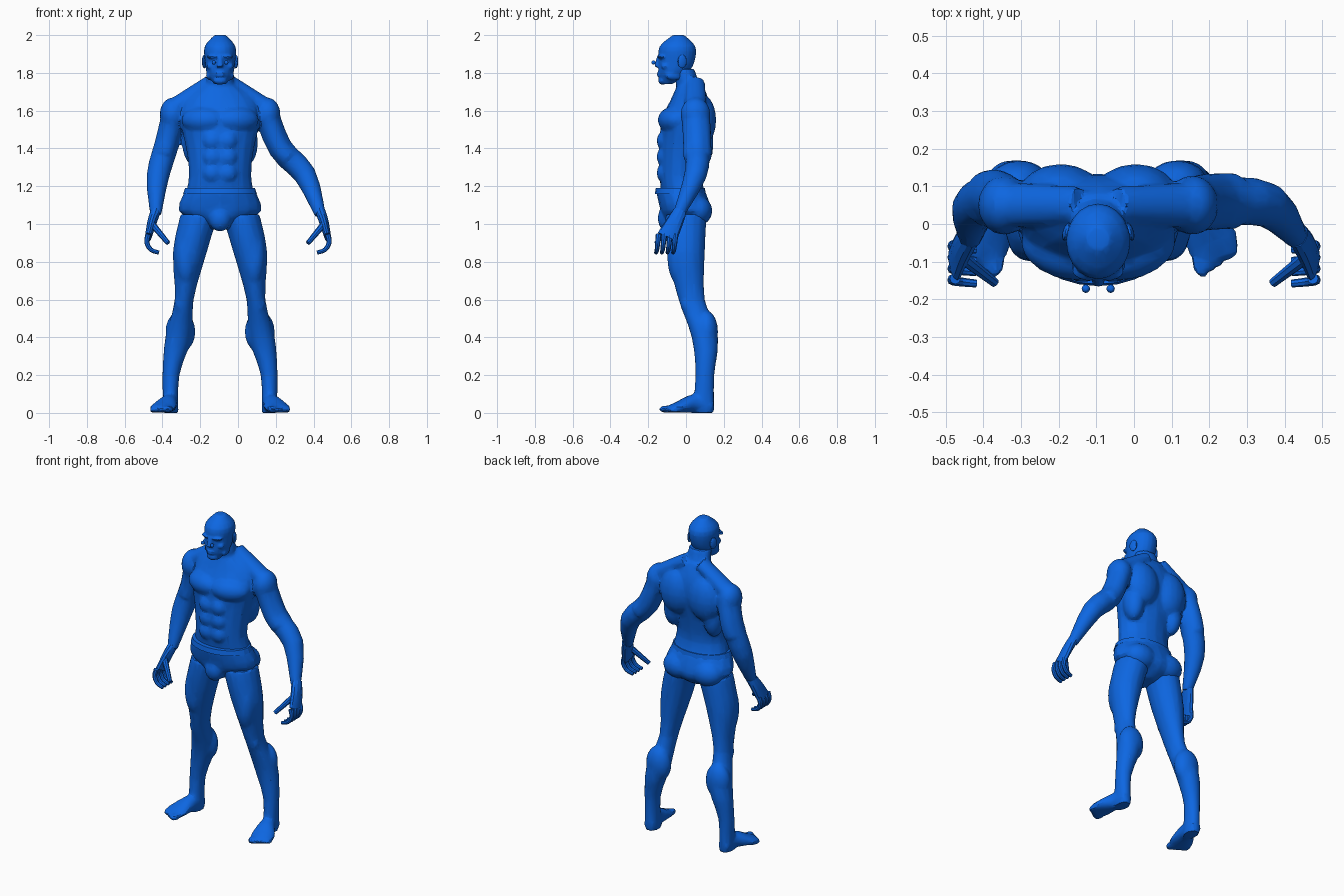
import bpy, bmesh, math
from mathutils import Vector, Matrix

if "Cube" in bpy.data.objects:
    bpy.data.objects.remove(bpy.data.objects["Cube"], do_unlink=True)

MIDLINE = -.095          # the body's centre line; the left arm reaches wider
SIDES = {"right": -1, "left": 1}
AXIS_X, AXIS_Y, AXIS_Z = Matrix.Identity(3)

blue = bpy.data.materials.new("blue")
blue.use_nodes = True
blue.diffuse_color = (.004, .135, .76, 1)
shader = blue.node_tree.nodes["Principled BSDF"]
shader.inputs["Base Color"].default_value = blue.diffuse_color


def flow(stations, steps=3):
    """Smooth curve through stations, carrying positions and radii alike."""
    points = [Vector(station) for station in stations]
    last = len(points) - 1
    result = []
    for i in range(last):
        start, end = points[i], points[i + 1]
        leave = (end - points[max(i - 1, 0)]) / 2
        arrive = (points[min(i + 2, last)] - start) / 2
        for step in range(steps):
            t = step / steps
            blend = t * t * (3 - 2 * t)
            result.append(start.lerp(end, blend) + leave * t * (1 - t) ** 2
                          - arrive * t * t * (1 - t))
    return result + [points[last]]


def tube(bm, stations, side=1, reference=AXIS_Y, level=False, sides=16):
    """Loft of elliptical rings; a station is x, y, z, side radius, other radius."""
    rows = flow(stations)
    centres = [Vector((side * row[0], row[1], row[2])) for row in rows]
    rings = []
    for i, row in enumerate(rows):
        across, outward = AXIS_X, AXIS_Y
        if not level:
            ahead = centres[min(i + 1, len(rows) - 1)]
            behind = centres[max(i - 1, 0)]
            along = (ahead - behind).normalized()
            across = along.cross(reference).normalized()
            outward = across.cross(along)
        angles = [math.tau * k / sides for k in range(sides)]
        rings.append([bm.verts.new(centres[i] + across * row[3] * math.cos(angle)
                                   + outward * row[4] * math.sin(angle))
                      for angle in angles])
    for low, high in zip(rings, rings[1:]):
        for k in range(sides):
            bm.faces.new((low[k - 1], low[k], high[k], high[k - 1]))
    bm.faces.new(rings[0])
    bm.faces.new(rings[-1])


def column(bm, *rows, **options):
    """Level loft on the centre line; a row is y, z, half width, half depth."""
    tube(bm, [(0, *row) for row in rows], level=True, **options)


def blob(bm, centre, radii, side=1, turn=0):
    """Ellipsoid, turned about the vertical."""
    x, y, z = centre
    place = Matrix.Translation((side * x, y, z))
    spin = Matrix.Rotation(side * turn, 4, "Z")
    bmesh.ops.create_uvsphere(bm, u_segments=16, v_segments=10, radius=1,
                              matrix=place @ spin @ Matrix.Diagonal((*radii, 1)))


def finish(name, bm, voxel=None):
    """Make the object; with a voxel size, fuse its pieces into one faceted skin."""
    bmesh.ops.recalc_face_normals(bm, faces=bm.faces)
    bm.transform(Matrix.Translation(AXIS_X * MIDLINE))
    mesh = bpy.data.meshes.new(name)
    bm.to_mesh(mesh)
    bm.free()
    obj = bpy.data.objects.new(name, mesh)
    bpy.context.scene.collection.objects.link(obj)
    if voxel:
        fuse = obj.modifiers.new("fuse", "REMESH")
        fuse.mode = "VOXEL"
        fuse.voxel_size = voxel
        soften = obj.modifiers.new("soften", "SMOOTH")
        soften.iterations = 3
        facets = obj.modifiers.new("facets", "DECIMATE")
        facets.ratio = .2
        graph = bpy.context.evaluated_depsgraph_get()
        fused = bpy.data.meshes.new_from_object(obj.evaluated_get(graph))
        obj.modifiers.clear()
        obj.data = fused
    obj.data.materials.clear()
    obj.data.materials.append(blue)
    bpy.ops.object.select_all(action="DESELECT")
    obj.select_set(True)
    bpy.context.view_layer.objects.active = obj
    bpy.ops.object.shade_smooth_by_angle(angle=math.radians(18))


# Torso and neck
body = bmesh.new()
column(body, (0, 1, .14, .08), (0, 1.1, .19, .12), (-.03, 1.25, .165, .11),
       (-.02, 1.4, .18, .12), (0, 1.55, .21, .13), (.02, 1.66, .18, .1), (.02, 1.75, .07, .06))
column(body, (.03, 1.65, .08, .07), (-.01, 1.82, .07, .055))

# Legs from hip to sole, feet from heel to ball, arms from shoulder to wrist
leg = [(.11, 0, 1.05, .1, .11), (.16, 0, .85, .09, .1), (.19, .03, .6, .05, .07),
       (.22, .1, .4, .07, .07), (.26, .1, .2, .045, .05), (.26, .09, 0, .04, .06)]
foot = [(.26, .14, .03, .035, .03), (.27, .05, .05, .045, .05),
        (.3, -.04, .03, .07, .03), (.31, -.09, .02, .06, .02)]
arm_paths = {
    "right": [(.24, .05, 1.6), (.28, .07, 1.43), (.33, .04, 1.25), (.34, -.04, 1.05)],
    "left": [(.24, .05, 1.6), (.32, .06, 1.4), (.45, .05, 1.26), (.53, -.04, 1.05)]}
arm_radii = (.065, .065, .06, .03)

for label, side in SIDES.items():
    def muscle(centre, radii, turn=0):
        blob(body, centre, radii, side, turn)

    # Chest, shoulder blade, flank, shoulder cap, belly and neck slope
    muscle(centre=(.09, -.07, 1.55), radii=(.12, .075, .07), turn=.3)
    muscle(centre=(.1, .08, 1.55), radii=(.11, .08, .14))
    muscle(centre=(.14, .05, 1.43), radii=(.06, .07, .12))
    muscle(centre=(.25, .05, 1.58), radii=(.07, .08, .09))
    for row in range(3):
        muscle(centre=(.04, -.12, 1.27 + row * .085), radii=(.05, .035, .05))
    tube(body, [(.05, .05, 1.75, .04, .05), (.22, .05, 1.63, .05, .06)], side)

    # Leg with thigh, knee and calf
    tube(body, leg, side, level=True)
    muscle(centre=(.18, -.04, .83), radii=(.06, .06, .15))
    muscle(centre=(.2, 0, .58), radii=(.04, .03, .05))
    muscle(centre=(.21, .11, .43), radii=(.08, .06, .11))

    # Foot with toes fanned outwards, shrinking from the big toe
    tube(body, foot, side, reference=AXIS_Z)
    for toe in range(5):
        size = .02 - toe * .002
        muscle(centre=(.27 + toe * .022, -.11 + toe * .014, size),
               radii=(size, .035, size), turn=.3)

    # Arm with front and rear upper muscles
    arm = [(*point, r, r) for point, r in zip(arm_paths[label], arm_radii)]
    tube(body, arm, side)
    for shift in (-.02, .02):
        tube(body, [(x, y + shift, z, .85 * r, .85 * r)
                    for x, y, z, r, _ in flow(arm)[:5]], side)
finish("body", body, voxel=.01)

# Hands: palm, curled fingers and thumb
for label, side in SIDES.items():
    hand = bmesh.new()
    wrist = Vector(arm_paths[label][-1])

    def digit(offset, heading, curl, drift, radius):
        """Chain of three joints bending inwards as it goes down."""
        point = wrist + Vector(offset)
        chain = []
        for joint in range(4):
            thickness = radius * (1 - joint * .1)
            chain.append((*point, thickness, thickness))
            angle = math.radians(heading - curl * joint)
            point = point + Vector((math.cos(angle), drift, math.sin(angle))) * .044
        tube(hand, chain, side, sides=8)

    palm = [(0, .01, .02, .027, .035), (.02, -.02, -.04, .025, .045),
            (.04, -.06, -.12, .018, .055)]
    tube(hand, [(*(wrist + Vector(row[:3])), *row[3:]) for row in palm], side, sides=12)
    for finger in range(4):
        digit((.04, finger * .03 - .105, -.105), heading=-80, curl=40, drift=-.1, radius=.015)
    digit((.02, -.05, -.05), heading=-130, curl=0, drift=-.5, radius=.018)
    finish(label + "_hand", hand)

# Briefs with seat and pouch, and their waistband
briefs = bmesh.new()
column(briefs, (-.02, .97, .05, .07), (0, 1.01, .12, .11), (0, 1.07, .22, .135),
       (-.03, 1.18, .185, .13))
blob(briefs, centre=(0, -.1, 1.03), radii=(.06, .05, .07))
for side in SIDES.values():
    blob(briefs, centre=(.1, .06, 1.07), radii=(.1, .08, .08), side=side)
finish("briefs", briefs, voxel=.01)
waistband = bmesh.new()
column(waistband, (-.03, 1.16, .195, .135), (-.03, 1.19, .185, .13), sides=24)
finish("waistband", waistband)

# Head with nose, chin, lips, brows, cheeks and jaw
head = bmesh.new()
column(head, (-.1, 1.74, .03, .025), (-.07, 1.79, .068, .075), (-.05, 1.86, .08, .095),
       (-.045, 1.94, .082, .095), (-.04, 2, .03, .03), sides=20)
tube(head, [(0, -.14, 1.89, .012, .012), (0, -.155, 1.83, .018, .014)])
blob(head, centre=(0, -.125, 1.76), radii=(.036, .022, .022))
for lip in range(2):
    blob(head, centre=(0, -.14, 1.785 + lip * .014), radii=(.027, .015, .006))
for side in SIDES.values():
    blob(head, centre=(.036, -.13, 1.885), radii=(.036, .02, .011), side=side, turn=.25)
    blob(head, centre=(.05, -.11, 1.835), radii=(.022, .022, .018), side=side)
    blob(head, centre=(.05, -.06, 1.785), radii=(.02, .05, .025), side=side, turn=.3)
finish("head", head, voxel=.006)

# Ears and the small beads before the eyes
for label, side in SIDES.items():
    ear = bmesh.new()
    blob(ear, centre=(.084, -.02, 1.86), radii=(.01, .025, .036), side=side, turn=.3)
    finish(label + "_ear", ear)
    bead = bmesh.new()
    blob(bead, centre=(.033, -.172, 1.855), radii=[.011] * 3, side=side)
    finish(label + "_eye_bead", bead)
